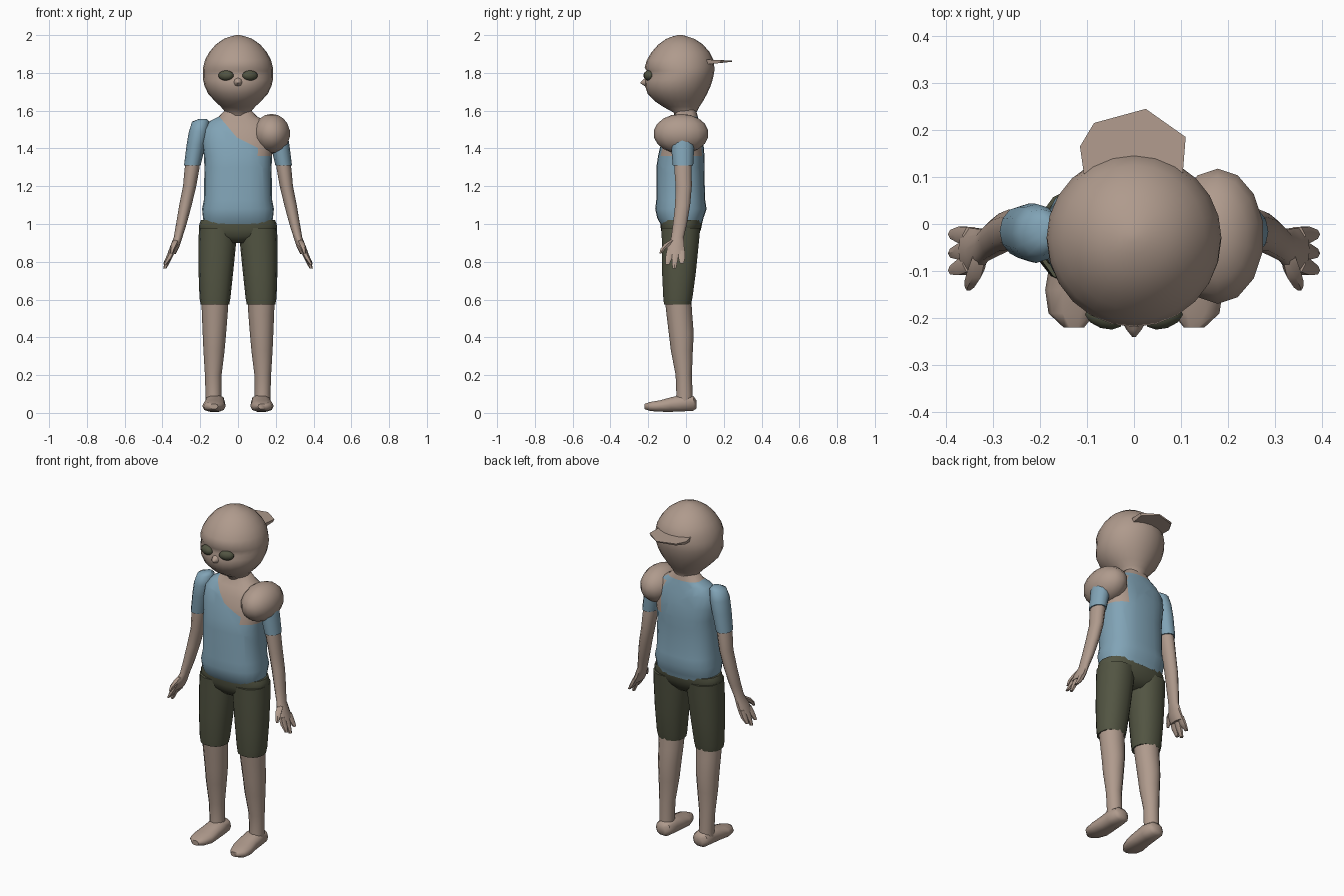
import bpy, bmesh, math
from mathutils import Vector


def material(name, rgb):
    m = bpy.data.materials.new(name)
    m.diffuse_color = (*rgb, 1)
    return m


SKIN = material("skin", (0.43, 0.325, 0.265))
BLUE = material("shirt blue", (0.22, 0.37, 0.47))
OLIVE = material("dark olive", (0.085, 0.09, 0.055))


def finish(name, bm, mats, angle=50):
    bmesh.ops.recalc_face_normals(bm, faces=bm.faces)
    me = bpy.data.meshes.new(name)
    bm.to_mesh(me)
    bm.free()
    for m in mats:
        me.materials.append(m)
    for p in me.polygons:
        p.use_smooth = True
    me.set_sharp_from_angle(angle=math.radians(angle))
    ob = bpy.data.objects.new(name, me)
    bpy.context.collection.objects.link(ob)
    return ob


def loft(rings, n=12, along_y=False, power=1.0):
    """Skin capped elliptical rings (x, y, z, radius_x, other_radius)."""
    bm = bmesh.new()
    loops = []
    for x, y, z, ra, rb in rings:
        loop = []
        for i in range(n):
            t = 2 * math.pi * i / n
            c, s = math.cos(t), math.sin(t)
            a = ra * math.copysign(abs(c) ** power, c)
            b = rb * math.copysign(abs(s) ** power, s)
            loop.append(bm.verts.new((x + a, y, z + b) if along_y else (x + a, y + b, z)))
        loops.append(loop)
    for l0, l1 in zip(loops, loops[1:]):
        for i in range(n):
            j = (i + 1) % n
            bm.faces.new((l0[i], l0[j], l1[j], l1[i]))
    bm.faces.new(loops[0])
    bm.faces.new(loops[-1])
    return bm


def flip(rings, side):
    return [(r[0] * side, *r[1:]) for r in rings]


def ellipsoid(name, centre, radii, mat, seg=14, rows=9, turn=0.0):
    bm = bmesh.new()
    bmesh.ops.create_uvsphere(bm, u_segments=seg, v_segments=rows, radius=1)
    for v in bm.verts:
        v.co = Vector(v.co[i] * radii[i] for i in range(3))
    ob = finish(name, bm, [mat])
    ob.location = centre
    ob.rotation_euler.z = turn
    return ob


# Head: (height, front y, back y, half width)
head = [(1.55, -.055, .055, .06), (1.59, -.065, .055, .065), (1.62, -.12, .07, .09),
        (1.65, -.165, .09, .122), (1.69, -.203, .112, .158), (1.73, -.217, .13, .177),
        (1.76, -.216, .14, .184), (1.785, -.208, .146, .186), (1.81, -.208, .15, .186),
        (1.83, -.219, .15, .184), (1.87, -.206, .145, .174), (1.91, -.182, .125, .152),
        (1.95, -.147, .09, .118), (1.98, -.105, .045, .075), (1.995, -.065, 0, .032),
        (2.0, -.04, -.02, .01)]
bm = loft([(0, (f + b) / 2, z, w, (b - f) / 2) for z, f, b, w in head], 24)
finish("head", bm, [SKIN])

# Nose
finish("nose", loft([(0, -.2, 1.75, .03, .03), (0, -.225, 1.75, .016, .016),
                     (0, -.24, 1.748, .004, .004)], 8, True), [SKIN])

# Hair tuft: thin plate flaring out behind the head
bm = bmesh.new()
outline = [(-.1, .06), (-.115, .165), (-.085, .215), (.025, .245), (.11, .185), (.1, .06)]
top = [bm.verts.new((x, y, 1.872 - .05 * max(0, y - .1))) for x, y in outline]
low = [bm.verts.new((x * .95, y * .99, 1.84 + .1 * max(0, y - .06))) for x, y in outline]
bm.faces.new(top)
bm.faces.new(low)
for i in range(6):
    j = (i + 1) % 6
    bm.faces.new((top[i], top[j], low[j], low[i]))
finish("hair_tuft", bm, [SKIN])

# Torso: shirt with a neckline slanting down to the bare shoulder
bm = loft([(0, -.025, 1.0, .18, .11), (0, -.03, 1.03, .185, .122), (0, -.027, 1.08, .19, .136),
           (0, -.028, 1.13, .18, .129), (0, -.03, 1.3, .178, .127), (0, -.025, 1.36, .18, .123),
           (0, -.02, 1.43, .19, .112), (0, -.015, 1.5, .185, .095), (0, -.008, 1.545, .15, .075),
           (0, 0, 1.57, .1, .062), (0, 0, 1.605, .068, .052)], 24, power=.8)
slopes = [(1.455, .5), (1.451, 1.19)]
for base, k in slopes:
    bmesh.ops.bisect_plane(bm, geom=bm.verts[:] + bm.edges[:] + bm.faces[:],
                           plane_co=(0, 0, base), plane_no=(k, 0, 1))
for f in bm.faces:
    c = f.calc_center_median()
    front = c.y < -.02 and all(c.z > base - k * c.x for base, k in slopes)
    back = c.z > 1.57 or (c.x > .11 and c.z > 1.36)
    f.material_index = 1 if front or back else 0
finish("torso_shirt", bm, [BLUE, SKIN])

# Large bare shoulder
ellipsoid("round_shoulder", (.178, -.026, 1.478), (.1, .146, .105), SKIN)

# Shorts: hips
finish("shorts_hips", loft([(0, -.03, .9, .1, .06), (0, -.03, .935, .18, .092),
                            (0, -.027, .97, .206, .106), (0, -.025, 1.0, .205, .11),
                            (0, -.025, 1.02, .196, .112)], 20, power=.85), [OLIVE])

for side, tag in ((-1, "right"), (1, "left")):
    # Eyes
    ellipsoid(tag + "_eye", (side * .064, -.199, 1.786), (.043, .024, .027), OLIVE, 10, 7, side * .32)

    # Short leg of the trousers
    finish(tag + "_shorts_leg", loft(flip([
        (.122, -.045, .575, .076, .073), (.122, -.043, .61, .082, .079),
        (.117, -.037, .75, .092, .092), (.11, -.03, .9, .1, .1),
        (.108, -.027, .98, .098, .105)], side), 14, power=.9), [OLIVE])

    # Lower leg
    finish(tag + "_lower_leg", loft(flip([
        (.13, -.01, .05, .042, .045), (.13, -.008, .1, .042, .043), (.131, -.012, .2, .044, .043),
        (.127, -.022, .33, .056, .058), (.125, -.025, .42, .062, .066), (.123, -.035, .52, .068, .068),
        (.122, -.042, .6, .072, .07)], side), 12), [SKIN])

    # Foot, from heel to toe
    finish(tag + "_foot", loft(flip([
        (.122, .055, .045, .025, .022), (.122, .04, .05, .048, .04), (.122, -.02, .052, .054, .046),
        (.123, -.08, .044, .056, .04), (.127, -.14, .036, .062, .031), (.132, -.19, .034, .05, .025),
        (.128, -.22, .034, .022, .014)], side), 10, True, .8), [SKIN])

    # Sleeve
    finish(tag + "_sleeve", loft(flip([
        (.185, -.015, 1.557, .02, .025), (.198, -.018, 1.542, .045, .05),
        (.208, -.02, 1.49, .052, .063), (.222, -.018, 1.42, .05, .062),
        (.242, -.016, 1.31, .044, .054)], side), 12), [BLUE])

    # Bare arm down to the palm
    finish(tag + "_arm", loft(flip([
        (.235, -.016, 1.35, .036, .044), (.244, -.016, 1.29, .039, .048),
        (.256, -.012, 1.2, .035, .045), (.278, -.018, 1.1, .033, .042),
        (.3, -.032, 1.0, .028, .039), (.317, -.045, .93, .023, .035),
        (.335, -.055, .88, .025, .048), (.352, -.055, .84, .022, .05)], side), 10), [SKIN])

    # Fingers and thumb
    for k, (y, tip_y, tip_z) in enumerate(((-.085, -.098, .785), (-.055, -.062, .765), (-.024, -.022, .79))):
        finish(f"{tag}_finger_{k + 1}", loft(flip([
            (.347, y, .86, .018, .02), (.366, (y + tip_y) / 2, .82, .017, .02),
            (.387, tip_y, tip_z, .009, .011)], side), 6), [SKIN])
    finish(tag + "_thumb", loft(flip([
        (.322, -.05, .925, .014, .02), (.335, -.095, .895, .018, .022),
        (.347, -.122, .868, .014, .015), (.352, -.135, .845, .008, .007)], side), 6), [SKIN])
